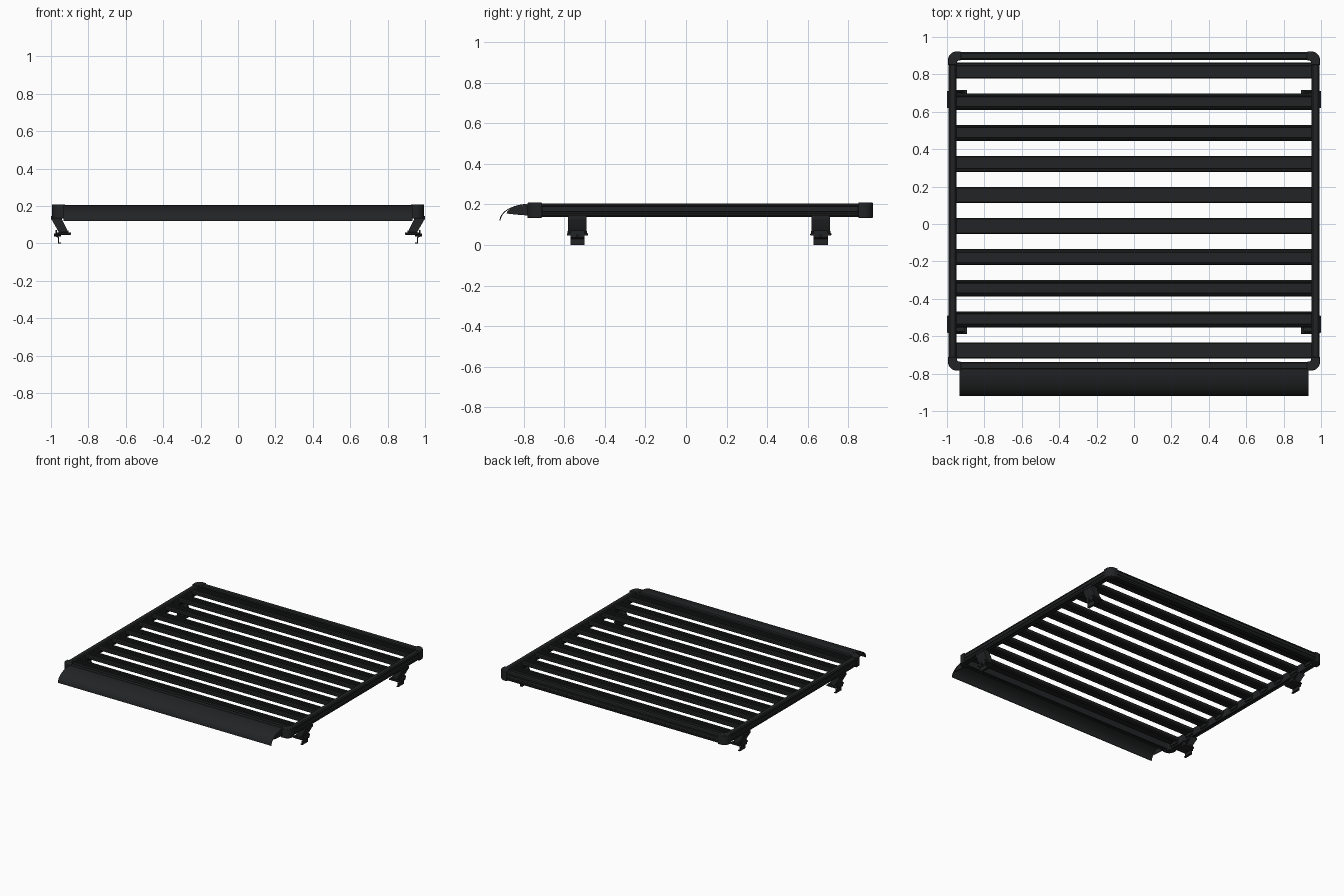
import bpy, bmesh, math
from mathutils import Vector

if "Cube" in bpy.data.objects:
    bpy.data.objects.remove(bpy.data.objects["Cube"])

mat = bpy.data.materials.new("black_coating")
mat.diffuse_color = (0.016, 0.017, 0.018, 1)
mat.use_nodes = True
mat.node_tree.nodes["Principled BSDF"].inputs["Base Color"].default_value = mat.diffuse_color


def finish(name, bm, mirror=False, bevel=0):
    bmesh.ops.recalc_face_normals(bm, faces=bm.faces)
    me = bpy.data.meshes.new(name)
    bm.to_mesh(me)
    bm.free()
    ob = bpy.data.objects.new(name, me)
    bpy.context.collection.objects.link(ob)
    me.materials.append(mat)
    if bevel:
        b = ob.modifiers.new("Bevel", 'BEVEL')
        b.width, b.segments, b.limit_method = bevel, 2, 'ANGLE'
    if mirror:
        ob.modifiers.new("Mirror", 'MIRROR').use_axis = (True, False, False)
    return ob


def prism(name, pts, axis, a, b, **kw):
    """Extrude a 2D profile along an axis from a to b."""
    place = {'X': lambda p, t: (t, p[0], p[1]),
             'Y': lambda p, t: (p[0], t, p[1]),
             'Z': lambda p, t: (p[0], p[1], t)}[axis]
    bm = bmesh.new()
    face = bm.faces.new([bm.verts.new(place(p, a)) for p in pts])
    ext = bmesh.ops.extrude_face_region(bm, geom=[face], use_keep_orig=True)
    move = Vector(place((0, 0), b - a))
    for v in ext['geom']:
        if isinstance(v, bmesh.types.BMVert):
            v.co += move
    return finish(name, bm, **kw)


def box(name, x0, x1, y0, y1, z0, z1, **kw):
    return prism(name, [(x0, y0), (x1, y0), (x1, y1), (x0, y1)], 'Z', z0, z1, **kw)


def arc(cx, cy, rx, ry, a0, a1, n):
    return [(cx + rx * math.cos(math.radians(a0 + (a1 - a0) * i / n)),
             cy + ry * math.sin(math.radians(a0 + (a1 - a0) * i / n))) for i in range(n + 1)]


def cylinder(name, x, y, z, r, length, axis='X', n=12):
    c = (y, z) if axis == 'X' else (x, y)
    t = x if axis == 'X' else z
    return prism(name, arc(*c, r, r, 0, 360 - 360 / n, n - 1), axis,
                 t - length / 2, t + length / 2, mirror=True)


# Perimeter rail section: depth inward from the outer face, height; grooved outside and below
rail = [(0, .146), (0, .153), (.004, .156), (.004, .163), (0, .166), (0, .184), (.003, .186),
        (.003, .190), (0, .192), (0, .198), (.007, .205), (.035, .205), (.042, .198),
        (.042, .138), (.027, .138), (.027, .146), (.015, .146), (.015, .138), (.007, .138)]
prism("side_rail", [(.991 - d, z) for d, z in rail], 'Y', -.74, .88, mirror=True)
prism("front_rail", [(-.779 + d, z) for d, z in rail], 'X', -.95, .95)
prism("rear_rail", [(.919 - d, z) for d, z in rail], 'X', -.95, .95)

# Rounded L-shaped corner caps
for label, edge, s in (("front", -.783, -1), ("rear", .922, 1)):
    def flip(pts):
        return [(x, edge + s * d) for x, d in pts]
    outline = (arc(.949, -.046, .046, .046, 0, 90, 8)
               + [(.925, 0), (.925, -.047)]
               + arc(.936, -.058, .011, .011, 90, 0, 3)
               + [(.947, -.072), (.995, -.072)])
    prism(label + "_corner_cap", flip(outline), 'Z', .133, .209, mirror=True, bevel=.004)

# Cross slats with two slots on top and one underneath
w, top, bot = .043, .199, .167
half = [(w - .006, top), (w, top - .007), (w, bot + .007), (w - .007, bot),
        (.009, bot), (.009, bot + .008)]
upper = [(.008, top), (.008, top - .007), (.018, top - .007), (.018, top),
         (.026, top), (.027, top - .002), (.029, top - .002), (.030, top)]
right = upper + half
slat = right + [(-u, z) for u, z in reversed(right)]
for i in range(10):
    yc = .82 - i * .1662
    prism(f"slat_{i + 1}", [(yc + u, z) for u, z in slat], 'X', -.955, .955)
    # small end plates tying each slat to the side rails
    box(f"slat_bracket_{i + 1}", .938, .953, yc - .036, yc + .036, .15, .194, mirror=True)

# Curved wind deflector and its side brackets
outer = arc(-.772, .12, .148, .083, 180, 90, 14)
inner = arc(-.772, .12, .143, .079, 90, 180, 14)
prism("wind_deflector", outer + inner, 'X', -.934, .934)
crescent = (arc(-.785, .155, .10, .042, 180, 90, 8) + [(-.775, .197), (-.775, .145), (-.80, .147), (-.84, .150)])
prism("deflector_bracket", crescent, 'X', .926, .932, mirror=True)

# Mounting feet
for label, y in (("front", -.536), ("rear", .665)):
    n = label + "_foot_"
    # sloping arm, with gusset cheeks either side
    arm = [(.997, .142), (.997, .128), (.956, .056), (.944, .056), (.980, .128), (.950, .134), (.950, .142)]
    cheek = [(.997, .138), (.997, .128), (.956, .056), (.906, .056), (.940, .125), (.940, .138)]
    prism(n + "arm", arm, 'Y', y - .046, y + .046, mirror=True)
    for k, s in (("a", -1), ("b", 1)):
        prism(n + "cheek_" + k, cheek, 'Y', y + s * .046, y + s * .036, mirror=True)
    box(n + "rail_clamp", .991, 1.0, y - .045, y + .045, .128, .146, mirror=True)
    box(n + "base", .892, .972, y - .052, y + .052, .046, .058, mirror=True, bevel=.003)
    box(n + "pad", .905, .960, y - .048, y + .048, .058, .070, mirror=True, bevel=.003)
    # gutter clamp plate with hooked foot
    hook = [(.975, .072), (.975, .036), (.963, .030), (.963, .004), (.963, 0), (.946, 0), (.946, .005),
            (.957, .006), (.957, .034), (.968, .040), (.968, .072)]
    prism(n + "gutter_clamp", hook, 'Y', y - .035, y + .035, mirror=True)
    cylinder(n + "clamp_bolt", .965, y, .046, .008, .036)
    cylinder(n + "base_bolt", .925, y, .073, .010, .010, 'Z', 6)

# Smooth the rounded parts and keep crisp edges
bpy.ops.object.select_all(action='SELECT')
bpy.context.view_layer.objects.active = bpy.context.scene.objects[0]
bpy.ops.object.shade_smooth_by_angle(angle=math.radians(30))
